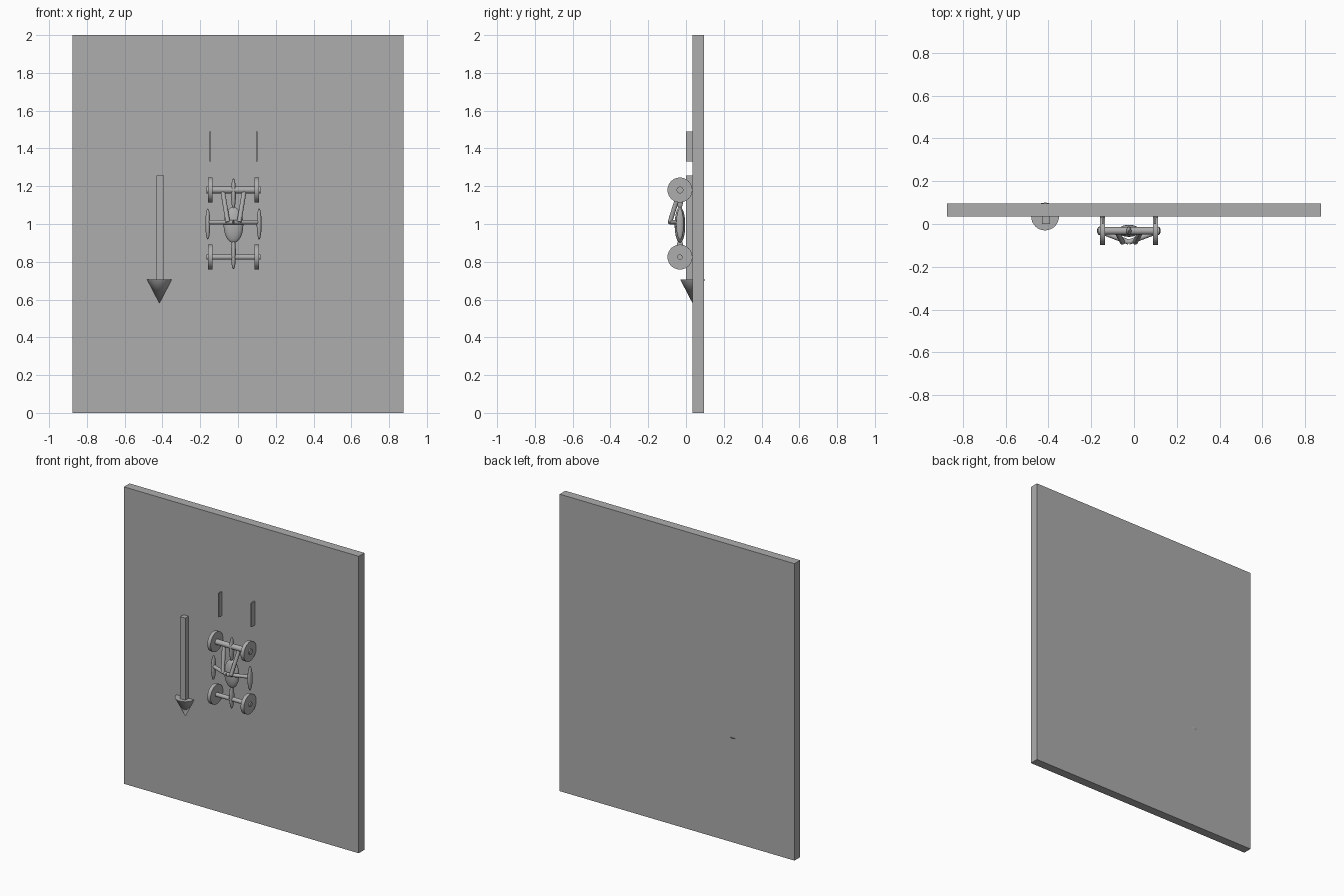
import bpy
import math
from mathutils import Vector

if "Cube" in bpy.data.objects:
    bpy.data.objects.remove(bpy.data.objects["Cube"])

CX, CY = -0.024, -0.032      # buggy centre line
grey = bpy.data.materials.new("plain grey")
grey.use_nodes = True
grey.diffuse_color = (0.42, 0.42, 0.42, 1)
grey.node_tree.nodes["Principled BSDF"].inputs["Base Color"].default_value = grey.diffuse_color


def finish(name, smooth=False):
    obj = bpy.context.object
    obj.name = name
    obj.data.materials.append(grey)
    if smooth:
        bpy.ops.object.shade_smooth_by_angle(angle=math.radians(40))
    return obj


def box(name, centre, size):
    bpy.ops.mesh.primitive_cube_add(size=1, location=centre)
    obj = finish(name)
    obj.scale = size
    return obj


def rod(name, start, end, r1, r2=None):
    a, b = Vector(start), Vector(end)
    bpy.ops.mesh.primitive_cone_add(
        vertices=32, radius1=r1, radius2=r1 if r2 is None else r2,
        depth=(b - a).length, location=(a + b) / 2,
        rotation=(b - a).to_track_quat('Z', 'Y').to_euler())
    return finish(name, True)


def ellipsoid(name, centre, radii):
    bpy.ops.mesh.primitive_uv_sphere_add(segments=32, ring_count=20, radius=1, location=centre)
    obj = finish(name, True)
    obj.scale = radii
    return obj


# Wall panel
box("wall_panel", (0, 0.065, 1), (1.75, 0.06, 2))

# Downward arrow
box("arrow_shaft", (-0.412, 0.022, 0.98), (0.038, 0.044, 0.555))
rod("arrow_head", (-0.416, 0.035, 0.705), (-0.416, 0.035, 0.58), 0.065, 0)

# Axles
rod("upper_axle", (CX - 0.144, CY, 1.18), (CX + 0.144, CY, 1.18), 0.018)
rod("lower_axle", (CX - 0.144, CY, 0.825), (CX + 0.144, CY, 0.825), 0.014)

# Body and slender end pods
ellipsoid("body", (CX, CY, 0.995), (0.052, 0.028, 0.095))
for name, z in (("upper_pod", 1.16), ("lower_pod", 0.842)):
    ellipsoid(name, (CX, CY, z), (0.013, 0.02, 0.082))

# Mirrored parts
for label, s in (("right", -1), ("left", 1)):
    for end, z in (("upper", 1.18), ("lower", 0.825)):
        rod(f"{end}_{label}_wheel", (CX + s * 0.112, CY, z),
            (CX + s * 0.136, CY, z), 0.066)
    ellipsoid(f"{label}_pod", (CX + s * 0.136, CY, 1.0), (0.013, 0.02, 0.082))
    rod(f"{label}_arm", (CX + s * 0.14, CY, 1.01), (CX, -0.085, 1.01), 0.012)
    rod(f"{label}_strut", (CX + s * 0.058, CY, 1.18),
        (CX + s * 0.03, -0.085, 1.01), 0.012)
    box(f"{label}_track_mark", (CX + s * 0.122, 0.018, 1.41), (0.008, 0.036, 0.16))
